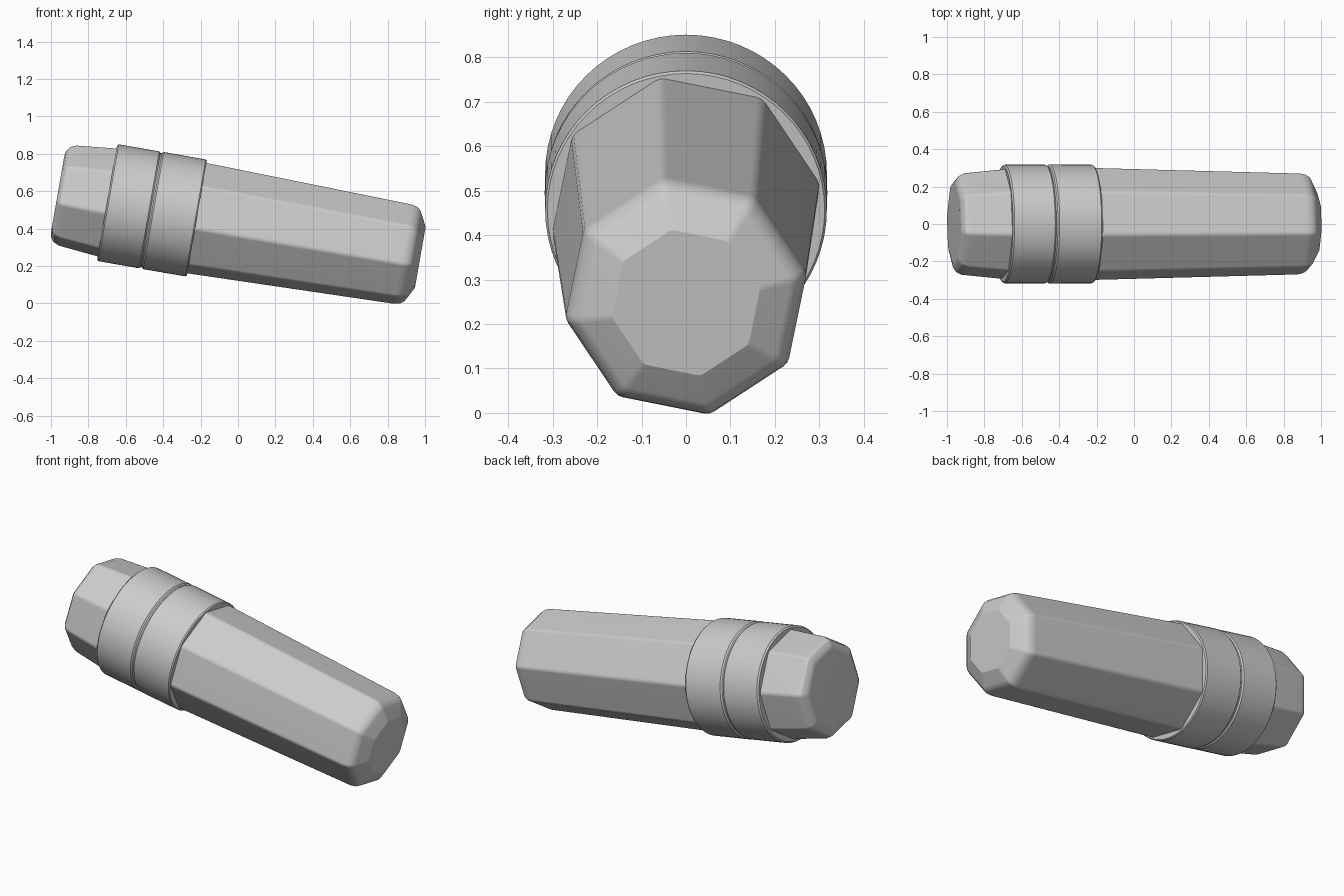
import bpy, bmesh, math
from mathutils import Matrix, Vector

if "Cube" in bpy.data.objects:
    bpy.data.objects.remove(bpy.data.objects["Cube"])

grey = bpy.data.materials.new("light_grey")
grey.diffuse_color = (0.6, 0.6, 0.6, 1)
grey.use_nodes = True
grey.node_tree.nodes["Principled BSDF"].inputs["Base Color"].default_value = grey.diffuse_color

# tilted axis shared by all parts; local z runs down the handle
AXIS = Matrix.Translation((-0.70, 0, 0.54)) @ Matrix.Rotation(math.radians(99.9), 4, 'Y')


def octagon(offset=11, soft=0.045):
    """Unit octagon with slightly rounded corners."""
    corners = [Vector((math.cos(a), math.sin(a))) for a in
               (math.radians(offset + 45 * i) for i in range(8))]
    pts = []
    for i, c in enumerate(corners):
        pts += [c.lerp(corners[i - 1], soft * 1.3), c * 0.991,
                c.lerp(corners[(i + 1) % 8], soft * 1.3)]
    return pts


def circle(n=64):
    return [Vector((math.cos(2 * math.pi * i / n), math.sin(2 * math.pi * i / n)))
            for i in range(n)]


def loft(name, section, profile, angle):
    """Stack scaled sections along the axis: profile is (distance, radius)."""
    bm = bmesh.new()
    rings = [[bm.verts.new((p.x * r, p.y * r, t)) for p in section] for t, r in profile]
    n = len(section)
    for a, b in zip(rings, rings[1:]):
        for i in range(n):
            j = (i + 1) % n
            bm.faces.new((a[i], a[j], b[j], b[i]))
    bm.faces.new(rings[0][::-1])
    bm.faces.new(rings[-1])
    bmesh.ops.recalc_face_normals(bm, faces=bm.faces)
    me = bpy.data.meshes.new(name)
    bm.to_mesh(me)
    bm.free()
    me.transform(AXIS)
    me.materials.append(grey)
    ob = bpy.data.objects.new(name, me)
    bpy.context.collection.objects.link(ob)
    bpy.ops.object.select_all(action='DESELECT')
    ob.select_set(True)
    bpy.context.view_layer.objects.active = ob
    bpy.ops.object.shade_smooth_by_angle(angle=math.radians(angle))
    wn = ob.modifiers.new("even_shading", 'WEIGHTED_NORMAL')
    wn.keep_sharp = True
    return ob


# eight-sided handle with rounded rim and chamfered end
loft("handle", octagon(), [
    (0.40, 0.310), (1.605, 0.277), (1.635, 0.270), (1.655, 0.256),
    (1.665, 0.240), (1.70, 0.170)], 26)

# short eight-sided end cap
loft("end_cap", octagon(), [
    (-0.268, 0.215), (-0.262, 0.242), (-0.247, 0.264), (-0.215, 0.279), (0.08, 0.309)], 26)

# round double collar with a thin groove between the bands
loft("collar", circle(), [
    (0.0, 0.309), (0.008, 0.317), (0.228, 0.317), (0.236, 0.310),
    (0.244, 0.310), (0.252, 0.318), (0.480, 0.317), (0.487, 0.312)], 30)
